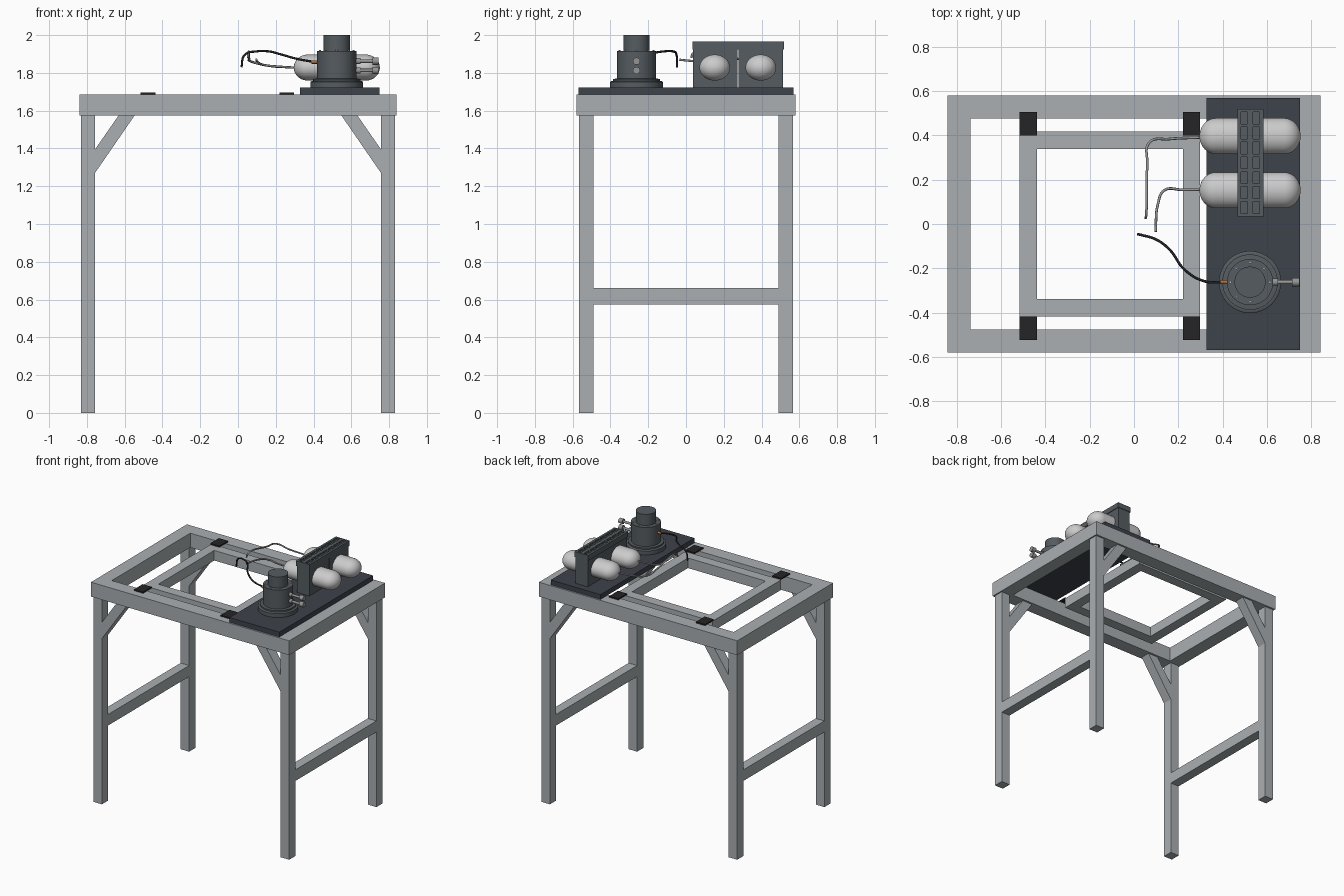
import bpy, bmesh, math
from mathutils import Vector

if "Cube" in bpy.data.objects:
    bpy.data.objects.remove(bpy.data.objects["Cube"])


def mat(name, rgb):
    m = bpy.data.materials.new(name)
    m.diffuse_color = (*rgb, 1)
    m.use_nodes = True
    m.node_tree.nodes["Principled BSDF"].inputs["Base Color"].default_value = m.diffuse_color
    return m


STEEL = mat("steel", (0.40, 0.43, 0.45))
PLATE = mat("dark_plate", (0.047, 0.055, 0.07))
PUMP = mat("pump_grey", (0.09, 0.107, 0.118))
BLACK = mat("black", (0.018, 0.018, 0.02))
TANK = mat("tank_grey", (0.52, 0.52, 0.51))
PIPE = mat("pipe_grey", (0.3, 0.3, 0.3))
COPPER = mat("copper", (0.4, 0.16, 0.05))


def finish(name, bm, m, smooth=False):
    bmesh.ops.recalc_face_normals(bm, faces=bm.faces)
    me = bpy.data.meshes.new(name)
    bm.to_mesh(me)
    bm.free()
    ob = bpy.data.objects.new(name, me)
    bpy.context.collection.objects.link(ob)
    me.materials.append(m)
    if smooth:
        bpy.ops.object.select_all(action='DESELECT')
        ob.select_set(True)
        bpy.context.view_layer.objects.active = ob
        bpy.ops.object.shade_smooth_by_angle(angle=math.radians(35))
    return ob


def add_box(bm, x0, x1, y0, y1, z0, z1):
    vs = bmesh.ops.create_cube(bm, size=1)["verts"]
    for v in vs:
        v.co = Vector((x0 + (v.co.x + .5) * (x1 - x0),
                       y0 + (v.co.y + .5) * (y1 - y0),
                       z0 + (v.co.z + .5) * (z1 - z0)))


def box(name, m, *b):
    bm = bmesh.new()
    add_box(bm, *b)
    return finish(name, bm, m)


def prism(name, m, pts, y0, y1):
    bm = bmesh.new()
    f = bm.faces.new([bm.verts.new((x, y0, z)) for x, z in pts])
    r = bmesh.ops.extrude_face_region(bm, geom=[f])
    for v in r["geom"]:
        if isinstance(v, bmesh.types.BMVert):
            v.co.y = y1
    return finish(name, bm, m)


def lathe(name, m, prof, origin, axis='Z', n=48, squash=1.0):
    """Spin (radius, distance) profile about Z or X; squash flattens it in z."""
    bm = bmesh.new()
    ring = []
    for r, d in prof:
        row = []
        for i in range(n):
            a = 2 * math.pi * i / n
            c, s = r * math.cos(a), r * math.sin(a)
            p = (c, s, d) if axis == 'Z' else (d, c, s * squash)
            row.append(bm.verts.new(Vector(p) + Vector(origin)))
        ring.append(row)
    for a, b in zip(ring, ring[1:]):
        for i in range(n):
            j = (i + 1) % n
            bm.faces.new((a[i], a[j], b[j], b[i]))
    bm.faces.new(ring[0])
    bm.faces.new(ring[-1])
    return finish(name, bm, m, True)


def hose(name, m, pts, r):
    cu = bpy.data.curves.new(name, 'CURVE')
    cu.dimensions = '3D'
    cu.bevel_depth, cu.bevel_resolution, cu.use_fill_caps = r, 2, True
    cu.resolution_u = 8
    sp = cu.splines.new('BEZIER')
    sp.bezier_points.add(len(pts) - 1)
    for b, p in zip(sp.bezier_points, pts):
        b.co = p
        b.handle_left_type = b.handle_right_type = 'AUTO'
    cu.materials.append(m)
    bpy.context.collection.objects.link(bpy.data.objects.new(name, cu))


# Outer table frame
bm = bmesh.new()
for s in (-1, 1):
    add_box(bm, -.84, .84, *sorted((s * .475, s * .58)), 1.575, 1.685)
    add_box(bm, *sorted((s * .737, s * .84)), -.475, .475, 1.575, 1.685)
finish("outer_frame", bm, STEEL)

# Inner frame and the tabs that hang it from the outer frame
bm = bmesh.new()
for s in (-1, 1):
    add_box(bm, -.515, .297, *sorted((s * .338, s * .416)), 1.608, 1.685)
for x in (-.515, .22):
    add_box(bm, x, x + .077, -.338, .338, 1.608, 1.685)
    for y in (-.523, .4):
        box("frame_tab", BLACK, x, x + .077, y, y + .105, 1.685, 1.695)
finish("inner_frame", bm, STEEL)

# Legs, diagonal braces and side rails
for sx in (-1, 1):
    xs = sorted((sx * .757, sx * .83))
    for sy in (-1, 1):
        ys = sorted((sy * .49, sy * .566))
        box("leg", STEEL, *xs, *ys, 0, 1.575)
        prism("brace", STEEL, [(sx * x, z) for x, z in
              ((.757, 1.27), (.757, 1.395), (.632, 1.575), (.547, 1.575))], *ys)
    box("side_rail", STEEL, *xs, -.49, .49, .575, .66)

# Equipment plate
box("mounting_plate", PLATE, .327, .748, -.568, .568, 1.685, 1.722)

# Pump: flanged base, body and cap
PX, PY = .523, -.262
lathe("pump_body", PUMP, [(.14, 1.722), (.14, 1.752), (.132, 1.757), (.125, 1.757),
      (.125, 1.768), (.104, 1.77), (.104, 1.915), (.07, 1.915), (.07, 2.0)], (PX, PY, 0), n=64)
for i in range(8):
    a = math.pi / 4 * i
    lathe("pump_bolt", TANK, [(.006, 1.91), (.006, 1.922)],
          (PX + .089 * math.cos(a), PY + .089 * math.sin(a), 0), n=6)
for z in (1.813, 1.862):
    lathe("pump_outlet", PIPE, [(.016, .09), (.016, .125), (.009, .125), (.009, .19),
          (.019, .19), (.019, .222)], (PX, PY, z), 'X', 20)
lathe("hose_fitting", COPPER, [(.009, .39), (.009, .43)], (0, PY, 1.857), 'X', 12)

# Pair of capsule tanks
R, H, CAP = .081, .228, .075
arc = [(R * math.sin(t), CAP * math.cos(t)) for t in [math.pi / 2 * (i + .25) / 10.25 for i in range(11)]]
prof = [(r, -(H - CAP) - d) for r, d in arc] + [(r, H - CAP + d) for r, d in reversed(arc)]
for y in (.152, .396):
    lathe("tank", TANK, prof, (.523, y, 1.828), 'X', 40, .85)

# Tank bracket: two clamp blocks under a pocketed top rail
for y0, y1 in ((.038, .273), (.279, .514)):
    box("tank_clamp", PUMP, .472, .578, y0, y1, 1.722, 1.925)
bm = bmesh.new()
add_box(bm, .466, .583, .034, .518, 1.925, 1.95)
for x0, x1 in ((.466, .483), (.512, .537), (.566, .583)):
    add_box(bm, x0, x1, .034, .518, 1.95, 1.965)
for i in range(8):
    y = .034 + i * (.484 - .014) / 7
    for x0, x1 in ((.483, .512), (.537, .566)):
        add_box(bm, x0, x1, y, y + .014, 1.95, 1.965)
finish("bracket_top", bm, PUMP)

# Hoses
hose("pump_hose", BLACK, [(.41, -.262, 1.857), (.318, -.258, 1.873), (.227, -.205, 1.898),
     (.16, -.115, 1.914), (.1, -.07, 1.914), (.035, -.05, 1.895), (.018, -.047, 1.83)], .006)
hose("tank_hose_front", PIPE, [(.3, .155, 1.828), (.22, .154, 1.833), (.137, .152, 1.842),
     (.108, .09, 1.855), (.097, -.035, 1.87)], .006)
hose("tank_hose_back", PIPE, [(.3, .39, 1.828), (.16, .383, 1.838), (.07, .368, 1.86),
     (.06, .27, 1.875), (.055, .04, 1.905), (.052, .027, 1.88)], .006)
